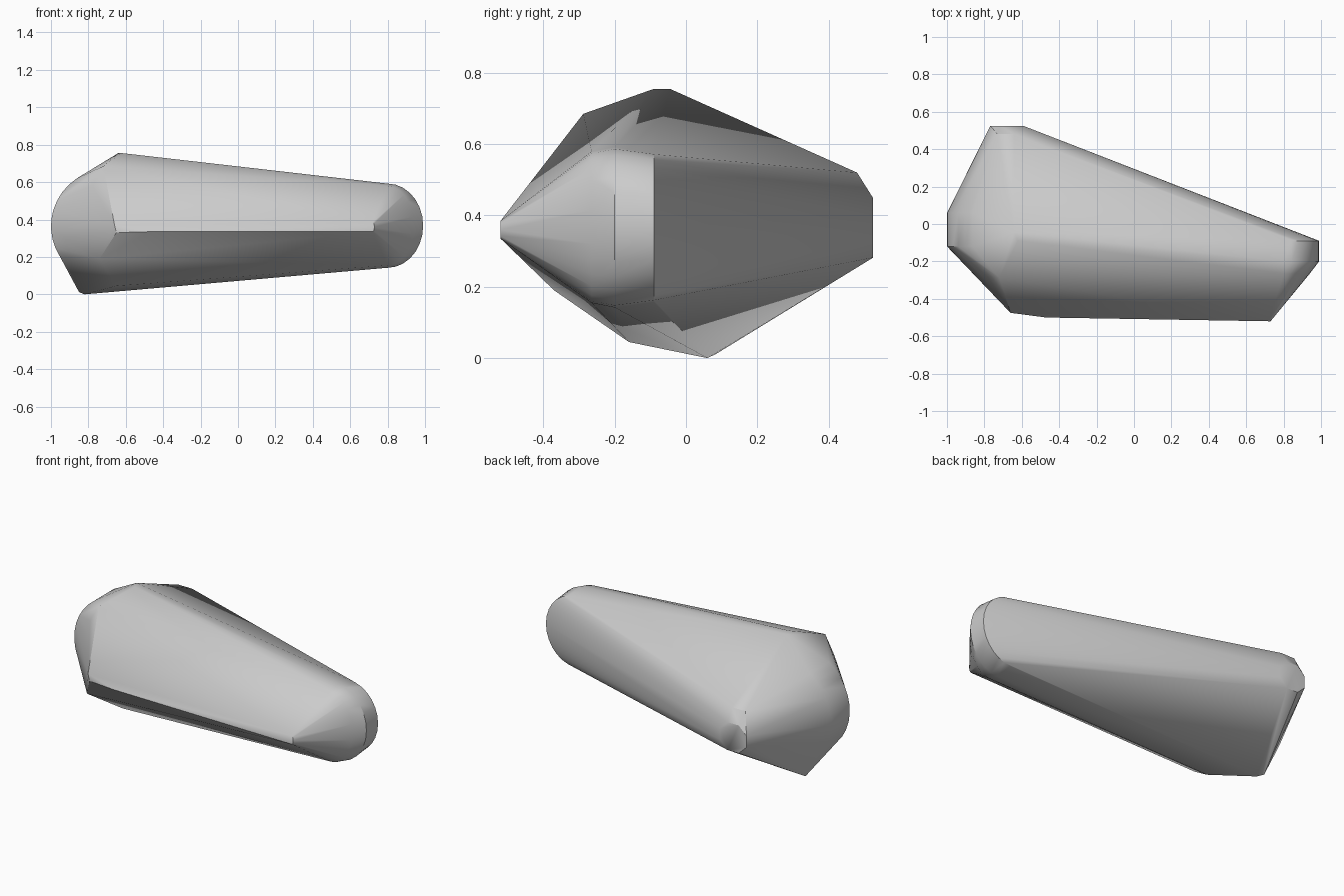
import bpy
import bmesh
from math import radians, sin, cos

cube = bpy.data.objects.get("Cube")
if cube:
    bpy.data.objects.remove(cube, do_unlink=True)


def arc(cx, y, cz, rx, rz, start, end, steps):
    """Points along an elliptical arc lying in a plane of constant y."""
    angles = [radians(start + (end - start) * i / steps) for i in range(steps + 1)]
    return [(cx + rx * cos(a), y, cz + rz * sin(a)) for a in angles]


points = []

# Rounded narrow end: flat back rim, widest band, front shoulder, blunt tip
for y, rx, rz in [(-0.09, 0.19, 0.21), (-0.2, 0.19, 0.225), (-0.265, 0.14, 0.212)]:
    points += arc(0.8, y, 0.367, rx, rz, -90, 90, 14)
points += arc(0.72, -0.52, 0.36, 0.01, 0.025, 0, 360, 8)

# Broad rounded end
points += arc(-0.68, -0.12, 0.365, 0.32, 0.31, 125, 212, 9)
points += arc(-0.68, 0.06, 0.365, 0.32, 0.31, 125, 212, 9)
points += arc(-0.68, -0.285, 0.365, 0.15, 0.29, 115, 180, 4)

# Small octagonal facet at the back, with its upper bevel
points += arc(-0.68, 0.525, 0.365, 0.095, 0.09, 22.5, 337.5, 7)
points += [(-0.73, 0.48, 0.52), (-0.64, 0.48, 0.52)]

# Top peak and upper front corner
points += [(-0.62, -0.09, 0.755), (-0.64, -0.045, 0.755), (-0.72, -0.288, 0.685)]

# Front ridge
points += [(-0.66, -0.475, 0.37), (-0.65, -0.475, 0.33), (-0.47, -0.5, 0.335)]

# Underside corners
points += [(-0.74, -0.37, 0.19), (-0.65, -0.16, 0.045),
           (-0.82, 0.06, 0.0), (-0.85, 0.085, 0.012)]

# Wrap the corner points in one solid faceted skin
bm = bmesh.new()
for p in points:
    bm.verts.new(p)
hull = bmesh.ops.convex_hull(bm, input=bm.verts)
unused = {g for g in hull["geom_interior"] + hull["geom_unused"]
          if isinstance(g, bmesh.types.BMVert)}
bmesh.ops.delete(bm, geom=list(unused), context="VERTS")
bmesh.ops.dissolve_limit(bm, angle_limit=radians(1), verts=bm.verts, edges=bm.edges)
bmesh.ops.recalc_face_normals(bm, faces=bm.faces)
mesh = bpy.data.meshes.new("stone_body")
bm.to_mesh(mesh)
bm.free()
body = bpy.data.objects.new("stone_body", mesh)
bpy.context.collection.objects.link(body)

# Plain grey surface
grey = bpy.data.materials.new("stone_grey")
grey.use_nodes = True
colour = (0.6, 0.6, 0.6, 1.0)
grey.diffuse_color = colour
grey.node_tree.nodes["Principled BSDF"].inputs["Base Color"].default_value = colour
mesh.materials.append(grey)

# Soft curves with crisp corners
bpy.ops.object.select_all(action="DESELECT")
body.select_set(True)
bpy.context.view_layer.objects.active = body
bpy.ops.object.shade_smooth_by_angle(angle=radians(30))
